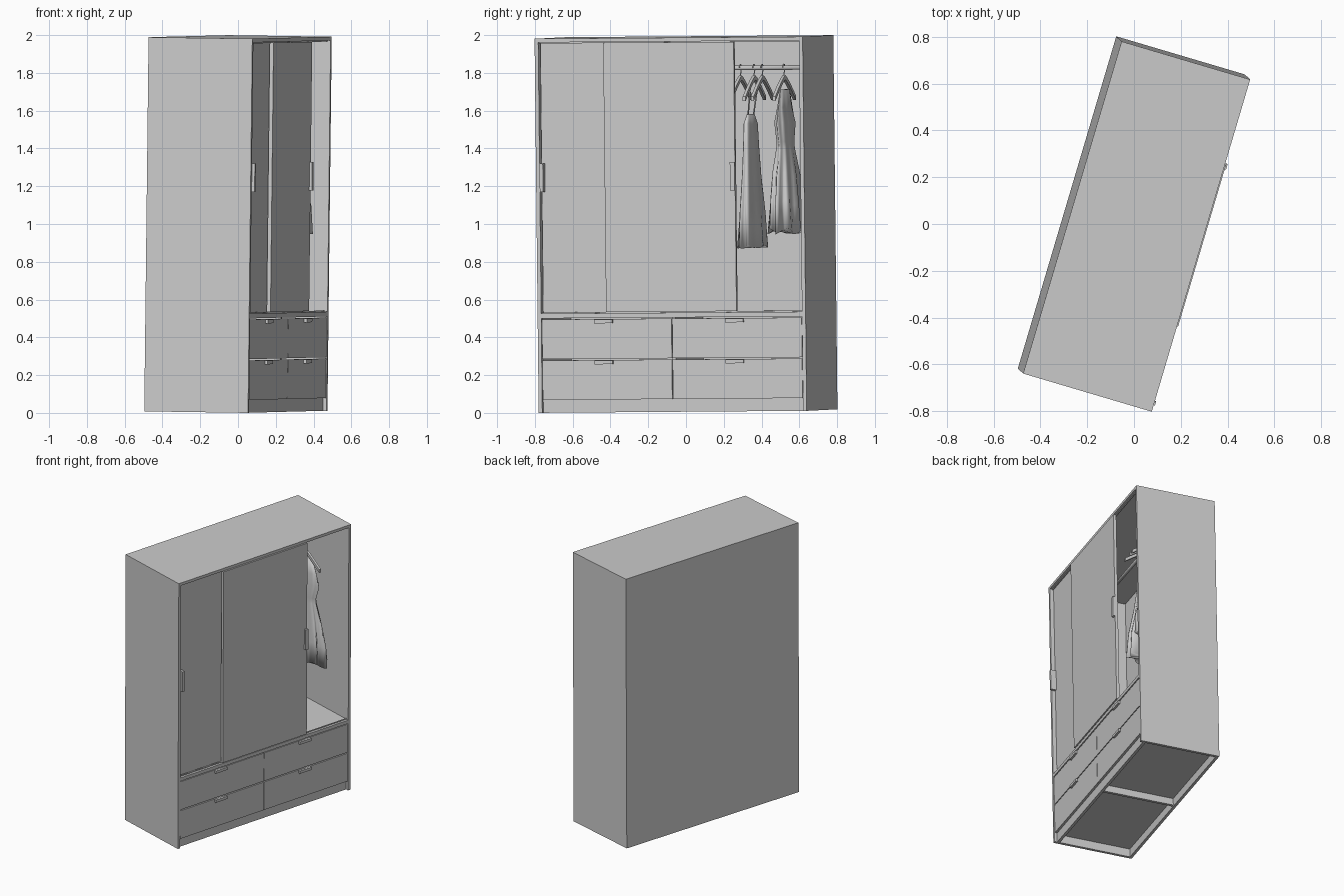
import bpy, bmesh, math
from mathutils import Matrix, Vector

if "Cube" in bpy.data.objects:
    bpy.data.objects.remove(bpy.data.objects["Cube"])

# Cabinet size: W wide (local x), D deep (front at -y), H tall, T board thickness
W, D, H, T = 1.48, 0.573, 1.981, 0.02
HW, HD = W / 2, D / 2
IW = HW - T

# The whole cabinet is turned and leans very slightly
up = Vector((0.0115, -0.011, 1)).normalized()
a = math.radians(73.5)
wide = Vector((math.cos(a), math.sin(a), 0))
wide = (wide - up * wide.dot(up)).normalized()
deep = up.cross(wide)
POSE = Matrix((wide, deep, up)).transposed().to_4x4()
POSE.translation = Vector((-up.x * H / 2, -up.y * H / 2, 0.0095))

grey = bpy.data.materials.new("light_grey")
grey.use_nodes = True
GREY = (0.6, 0.6, 0.6, 1)
grey.diffuse_color = GREY
grey.node_tree.nodes["Principled BSDF"].inputs["Base Color"].default_value = GREY


def add(name, bm, smooth=False):
    bmesh.ops.recalc_face_normals(bm, faces=bm.faces)
    me = bpy.data.meshes.new(name)
    for f in bm.faces:
        f.smooth = smooth
    bm.to_mesh(me)
    bm.free()
    me.materials.append(grey)
    ob = bpy.data.objects.new(name, me)
    ob.matrix_world = POSE
    bpy.context.collection.objects.link(ob)
    return ob


def box(name, x0, x1, y0, y1, z0, z1):
    bm = bmesh.new()
    bmesh.ops.create_cube(bm, size=1)
    for v in bm.verts:
        v.co = ((x0 + x1) / 2 + v.co.x * (x1 - x0),
                (y0 + y1) / 2 + v.co.y * (y1 - y0),
                (z0 + z1) / 2 + v.co.z * (z1 - z0))
    return add(name, bm)


def tube(name, points, radius, sides=8):
    # Round rod swept along a path lying in one plane
    bm = bmesh.new()
    pts = [Vector(p) for p in points]
    rings = []
    for i, p in enumerate(pts):
        t = (pts[min(i + 1, len(pts) - 1)] - pts[max(i - 1, 0)]).normalized()
        side = Vector((0, 0, 1)) if abs(t.x) > 0.9 else Vector((1, 0, 0))
        n = t.cross(side).normalized()
        b = t.cross(n)
        rings.append([bm.verts.new(p + radius * (n * math.cos(k * math.tau / sides)
                      + b * math.sin(k * math.tau / sides))) for k in range(sides)])
    skin(bm, rings)
    return add(name, bm, True)


def skin(bm, rings):
    n = len(rings[0])
    for r, s in zip(rings, rings[1:]):
        for k in range(n):
            bm.faces.new((r[k], r[(k + 1) % n], s[(k + 1) % n], s[k]))
    bm.faces.new(rings[0])
    bm.faces.new(rings[-1])


# Carcass
SHELF = 0.525
for side, s in (("left", 1), ("right", -1)):
    x = sorted((s * HW, s * IW))
    box(side + "_side_panel", *x, -HD, HD, 0, H)
box("top_panel", -IW, IW, -HD, HD, H - T, H)
box("back_panel", -IW, IW, HD - T, HD, 0, H - T)
box("wardrobe_floor", -IW, IW, -HD, HD - T, SHELF - 0.025, SHELF)
box("base_panel", -IW, IW, -HD + T, HD - T, 0.06, 0.075)
box("front_plinth", -IW, IW, -HD + T, -HD + 2 * T, 0, 0.063)
box("base_divider", -T / 2, T / 2, -HD + 2 * T, HD - T, 0.01, 0.5)

# Four drawers with a tab pull on each
for row, (z0, z1) in enumerate(((0.068, 0.277), (0.284, 0.494))):
    for col, (x0, hx) in enumerate(((-IW + 0.003, -0.375), (0.002, 0.347))):
        tag = f"_{row}_{col}"
        box("drawer_front" + tag, x0, x0 + IW - 0.005, -HD + 0.003, -HD + T, z0, z1)
        box("drawer_pull" + tag, hx - 0.05, hx + 0.05, -HD - 0.012, -HD + 0.003,
            z1 - 0.022, z1 - 0.002)

# Sliding doors on two tracks, with upright handles
DZ0, DZ1 = SHELF + 0.006, H - T - 0.004
box("rear_sliding_door", -IW + 0.004, 0.01, -HD + 0.025, -HD + 0.045, DZ0, DZ1)
box("front_sliding_door", -0.36, 0.36, -HD - 0.005, -HD + 0.016, DZ0, DZ1)
box("rear_door_handle", -IW + 0.004, -IW + 0.022, -HD - 0.015, -HD + 0.025, 1.17, 1.32)
box("front_door_handle", 0.336, 0.361, -HD - 0.02, -HD - 0.005, 1.17, 1.32)
for name, z in (("lower_track", SHELF), ("upper_track", H - T - 0.006)):
    box(name, -IW, IW, -HD + 0.017, -HD + 0.024, z, z + 0.006)

# Hanging rail
ROD_Z = 1.815
tube("hanging_rail", [(-IW, 0, ROD_Z), (IW, 0, ROD_Z)], 0.012, 12)

# Hangers: wire hook above a sloping wooden shoulder bar
for i, x in enumerate((0.31, 0.385, 0.43, 0.55)):
    hook = [(x, 0.018 * math.cos(t), ROD_Z + 0.018 * math.sin(t))
            for t in (math.radians(-20 + 25 * k) for k in range(9))]
    hook = [(x, 0, 1.755), (x, 0, 1.78)] + hook
    tube(f"hanger_hook_{i}", hook, 0.003, 6)
    bm = bmesh.new()
    rings = []
    for k in range(-6, 7):
        y = 0.19 * k / 6
        zc = 1.765 - 0.11 * abs(k / 6) ** 1.2
        rings.append([bm.verts.new((x + dx, y, zc + dz)) for dx, dz in
                      ((-0.008, -0.014), (0.008, -0.014), (0.008, 0.01), (-0.008, 0.01))])
    skin(bm, rings)
    add(f"hanger_{i}", bm)


def dress(name, x, y, profile, folds):
    # Pleated garment: (height, half depth, half thickness, pleat strength)
    bm = bmesh.new()
    rings = []
    n = 48
    for z, hd, ht, pleat in profile:
        ring = []
        for k in range(n):
            t = k * math.tau / n
            r = 1 + pleat * math.sin(folds * t + 2 * z) + pleat * 0.5 * math.sin(3 * t + 5 * z)
            ring.append(bm.verts.new((x + ht * r * math.cos(t), y + hd * r * math.sin(t),
                                      z + 0.1 * pleat * math.sin(5 * t))))
        rings.append(ring)
    skin(bm, rings)
    return add(name, bm, True)


# Garments
dress("flared_dress", 0.56, -0.02, [
    (0.95, 0.19, 0.075, 0.16), (1.1, 0.18, 0.066, 0.14), (1.25, 0.15, 0.055, 0.1),
    (1.38, 0.11, 0.038, 0.05), (1.42, 0.11, 0.035, 0.03), (1.52, 0.14, 0.038, 0.06),
    (1.6, 0.12, 0.022, 0.04), (1.7, 0.08, 0.012, 0)], 9)
dress("long_dress", 0.37, -0.02, [
    (0.87, 0.19, 0.055, 0.1), (1.05, 0.17, 0.045, 0.09), (1.25, 0.13, 0.033, 0.06),
    (1.4, 0.11, 0.028, 0.04), (1.52, 0.1, 0.024, 0.03), (1.57, 0.06, 0.012, 0)], 7)
for sgn in (-1, 1):
    tube(f"dress_strap_{sgn}", [(0.37, -0.02 + sgn * 0.05, 1.56), (0.385, sgn * 0.07, 1.73)], 0.004, 6)
